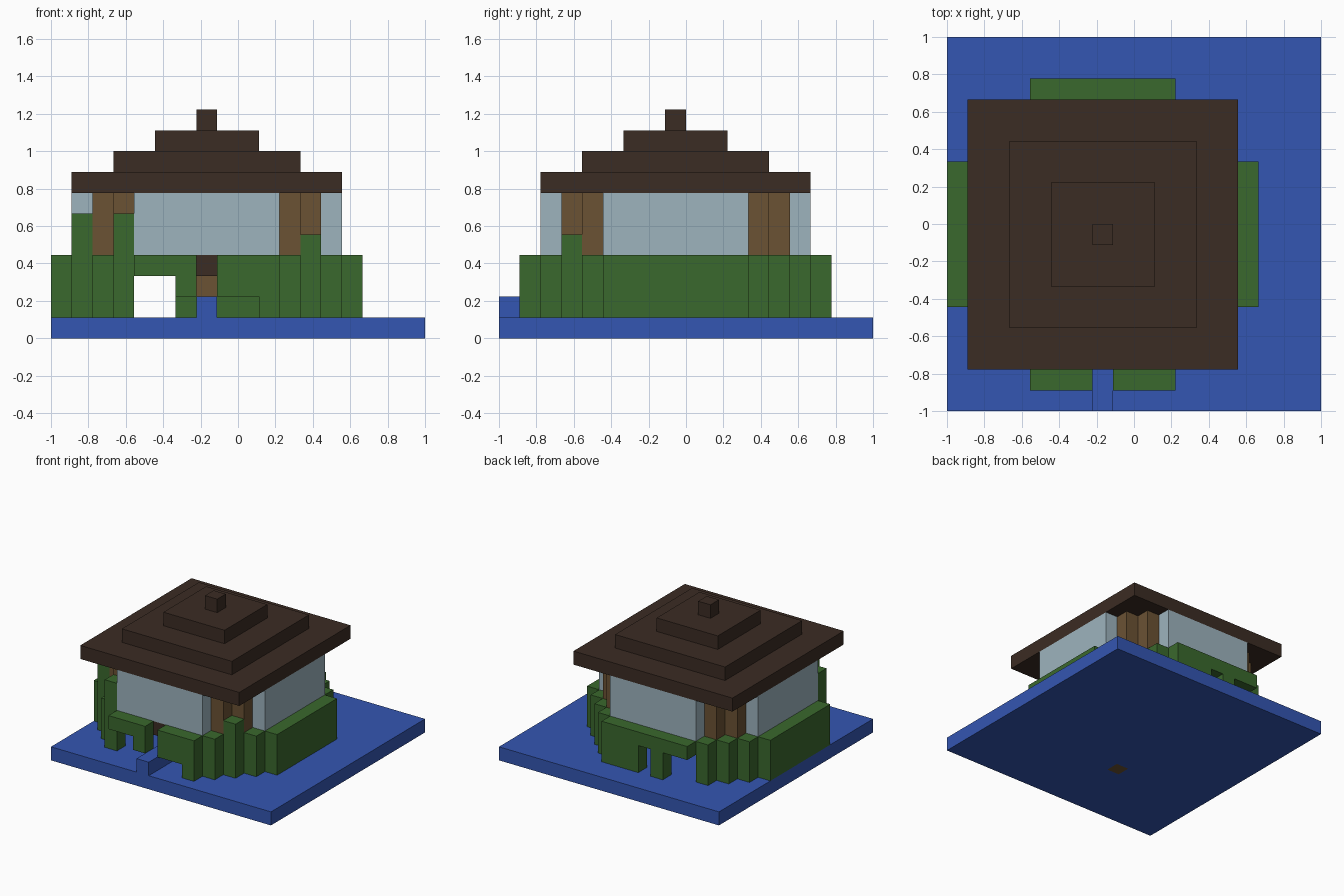
import bpy, bmesh
from mathutils import Matrix, Vector

cube = bpy.data.objects.get("Cube")
if cube:
    bpy.data.objects.remove(cube, do_unlink=True)

N = 18          # grid cells across the base
U = 2 / N       # size of one cell


def material(name, rgb):
    m = bpy.data.materials.new(name)
    m.use_nodes = True
    m.diffuse_color = (*rgb, 1)
    m.node_tree.nodes["Principled BSDF"].inputs["Base Color"].default_value = (*rgb, 1)
    return m


BLUE = material("water blue", (0.034, 0.093, 0.445))
GREEN = material("hedge green", (0.042, 0.138, 0.026))
DARK = material("dark timber", (0.044, 0.025, 0.017))
WOOD = material("brown wood", (0.147, 0.084, 0.034))
GLASS = material("pale glass", (0.337, 0.456, 0.515))


def blocks(name, mat, *boxes):
    """One object from boxes given in cells as (x0, x1, y0, y1, z0, z1)."""
    bm = bmesh.new()
    for x0, x1, y0, y1, z0, z1 in boxes:
        size = Vector((x1 - x0, y1 - y0, z1 - z0)) * U
        centre = Vector((x0 + x1 - N, y0 + y1 - N, z0 + z1)) * U / 2
        bmesh.ops.create_cube(bm, size=1, matrix=Matrix.Translation(centre) @ Matrix.Diagonal(size).to_4x4())
    mesh = bpy.data.meshes.new(name)
    bm.to_mesh(mesh)
    bm.free()
    mesh.materials.append(mat)
    ob = bpy.data.objects.new(name, mesh)
    bpy.context.collection.objects.link(ob)
    return ob


def column(x, y, z0, z1):
    return (x, x + 1, y, y + 1, z0, z1)


# Base slab, entrance path and the small post rising through the slab
blocks("base", BLUE,
       (0, 7, 0, N, 0, 1), (8, N, 0, N, 0, 1),
       (7, 8, 0, 5, 0, 1), (7, 8, 6, N, 0, 1))
blocks("entrance_path", BLUE, (7, 8, 0, 5, 1, 2))
blocks("inner_post", WOOD, column(7, 5, 0, 3))

# Raised floor with stepped corners
blocks("floor", DARK, (4, 11, 2, 15, 3, 4), (3, 4, 3, 14, 3, 4), (11, 12, 3, 14, 3, 4),
       (2, 3, 4, 13, 3, 4), (12, 13, 4, 13, 3, 4),
       (1, 2, 5, 12, 3, 4), (13, 14, 5, 12, 3, 4))

# Glass walls on the four sides
for name, box in {"front": (4, 11, 2, 3), "back": (4, 11, 14, 15),
                  "right": (1, 2, 5, 12), "left": (13, 14, 5, 12)}.items():
    blocks(name + "_window", GLASS, (*box, 4, 7))

# Two wooden posts in each stepped corner
for side, xs in {"right": (3, 2), "left": (11, 12)}.items():
    for end, ys in {"front": (3, 4), "back": (13, 12)}.items():
        blocks(f"{end}_{side}_corner_posts", WOOD, *[column(x, y, 4, 7) for x, y in zip(xs, ys)])

# Hedge walls with openings
blocks("front_hedge", GREEN, (4, 6, 1, 2, 3, 4), (6, 7, 1, 2, 2, 4),
       (8, 10, 1, 2, 2, 4), (10, 11, 1, 2, 1, 4))
blocks("back_hedge", GREEN, (4, 6, 15, 16, 3, 4), (6, 7, 15, 16, 1, 4),
       (7, 8, 15, 16, 3, 4), (8, 11, 15, 16, 1, 4))
blocks("right_hedge", GREEN, (0, 1, 5, 12, 1, 4))
blocks("left_hedge", GREEN, (14, 15, 5, 12, 1, 4))

# Stepped corner hedges of uneven height
corner_heights = {("front", "right"): (6, 4, 6), ("front", "left"): (4, 5, 4),
                  ("back", "right"): (4, 4, 4), ("back", "left"): (4, 4, 4)}
for (end, side), tops in corner_heights.items():
    cells = []
    for n, top in enumerate(tops):
        x = 3 - n if side == "right" else 11 + n
        y = 2 + n if end == "front" else 14 - n
        cells.append(column(x, y, 1, top))
    blocks(f"{end}_{side}_corner_hedge", GREEN, *cells)

# Tiered roof and its peak
for tier in range(3):
    s = 2 * tier
    blocks(f"roof_tier_{tier + 1}", DARK, (1 + s, 14 - s, 2 + s, 15 - s, 7 + tier, 8 + tier))
blocks("roof_peak", DARK, column(7, 8, 10, 11))
